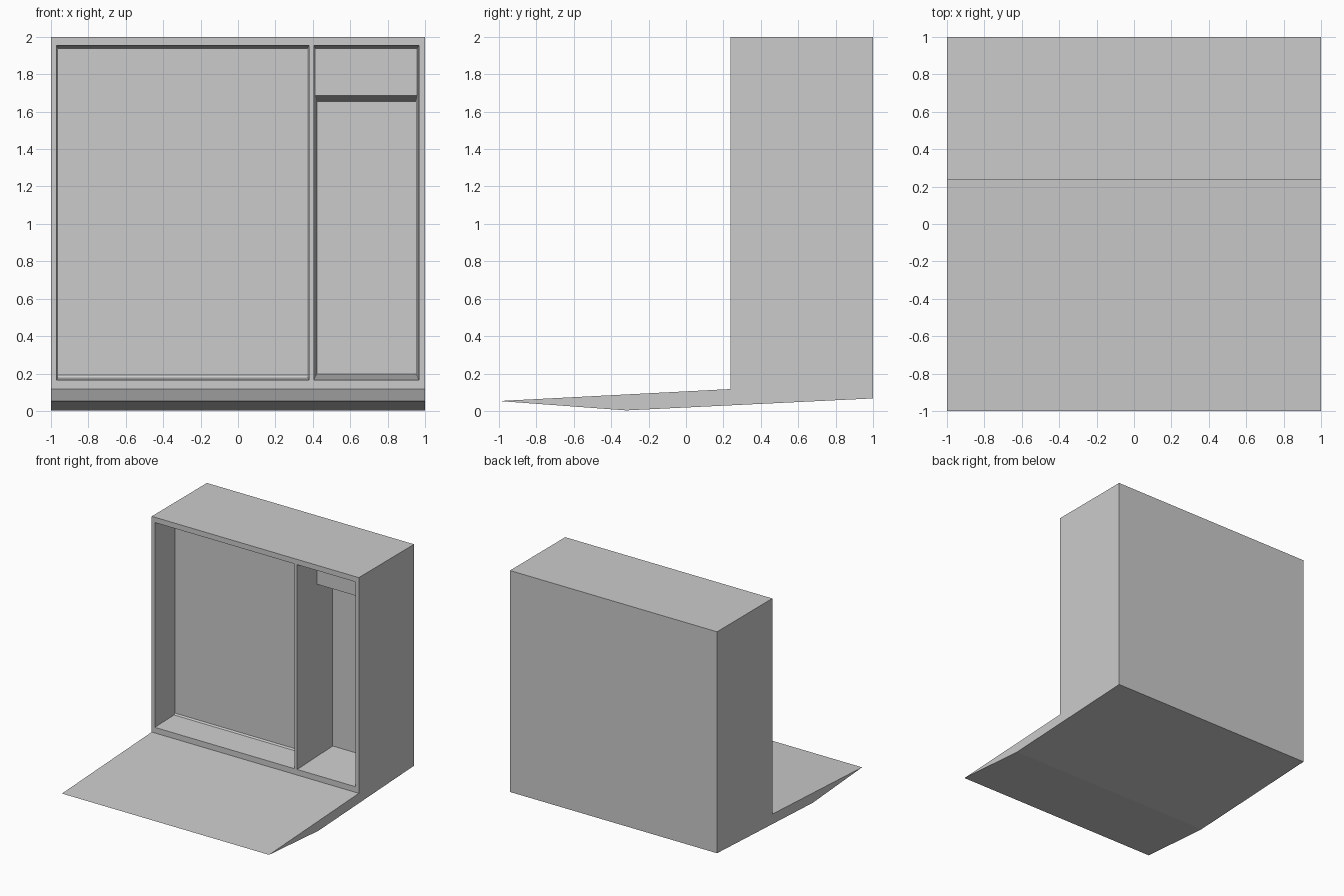
import bpy
import bmesh

cube = bpy.data.objects.get("Cube")
if cube:
    bpy.data.objects.remove(cube, do_unlink=True)

grey = bpy.data.materials.new("plain grey")
grey.use_nodes = True
grey.diffuse_color = (0.6, 0.6, 0.6, 1)
grey.node_tree.nodes["Principled BSDF"].inputs["Base Color"].default_value = (0.6, 0.6, 0.6, 1)

FRONT = 0.238  # y of the cabinet's front face


def prism(name, profile, x0, x1, draft=0.0):
    """Sweep a (y, z) side profile from x0 to x1, narrowing with depth by draft."""
    bm = bmesh.new()
    ends = []
    for x, inward in ((x0, 1), (x1, -1)):
        verts = [bm.verts.new((x + inward * draft * (y - FRONT), y, z)) for y, z in profile]
        ends.append(verts)
        bm.faces.new(verts)
    a, b = ends
    for i in range(len(profile)):
        j = (i + 1) % len(profile)
        bm.faces.new((a[i], a[j], b[j], b[i]))
    bmesh.ops.recalc_face_normals(bm, faces=bm.faces)
    mesh = bpy.data.meshes.new(name)
    bm.to_mesh(mesh)
    bm.free()
    mesh.materials.append(grey)
    obj = bpy.data.objects.new(name, mesh)
    bpy.context.collection.objects.link(obj)
    return obj


# Upright cabinet with a thin wedge-shaped apron in front
cabinet = prism("cabinet_with_apron", [
    (-1, 0.053), (-0.32, 0.003), (1, 0.067), (1, 2), (FRONT, 2), (FRONT, 0.117)], -1, 1)

# Wide shallow recess
wide = prism("wide_recess_cutter", [
    (FRONT - 0.02, 0.165), (0.49, 0.18), (0.5, 0.193), (0.5, 1.937),
    (FRONT - 0.02, 1.955)], -0.97, 0.38, 0.035)

# Narrow recess: shallow at the top, deeper below a ledge
narrow = prism("narrow_recess_cutter", [
    (FRONT - 0.02, 0.165), (0.705, 0.197), (0.705, 1.655), (0.5, 1.685),
    (0.5, 1.937), (FRONT - 0.02, 1.955)], 0.405, 0.967, 0.035)

# Cut both recesses and discard the cutters
bpy.context.view_layer.objects.active = cabinet
for cutter in (wide, narrow):
    cutter.hide_render = True
    cut = cabinet.modifiers.new(cutter.name, "BOOLEAN")
    cut.operation = "DIFFERENCE"
    cut.solver = "EXACT"
    cut.object = cutter
    bpy.ops.object.modifier_apply(modifier=cut.name)
    bpy.data.objects.remove(cutter, do_unlink=True)
